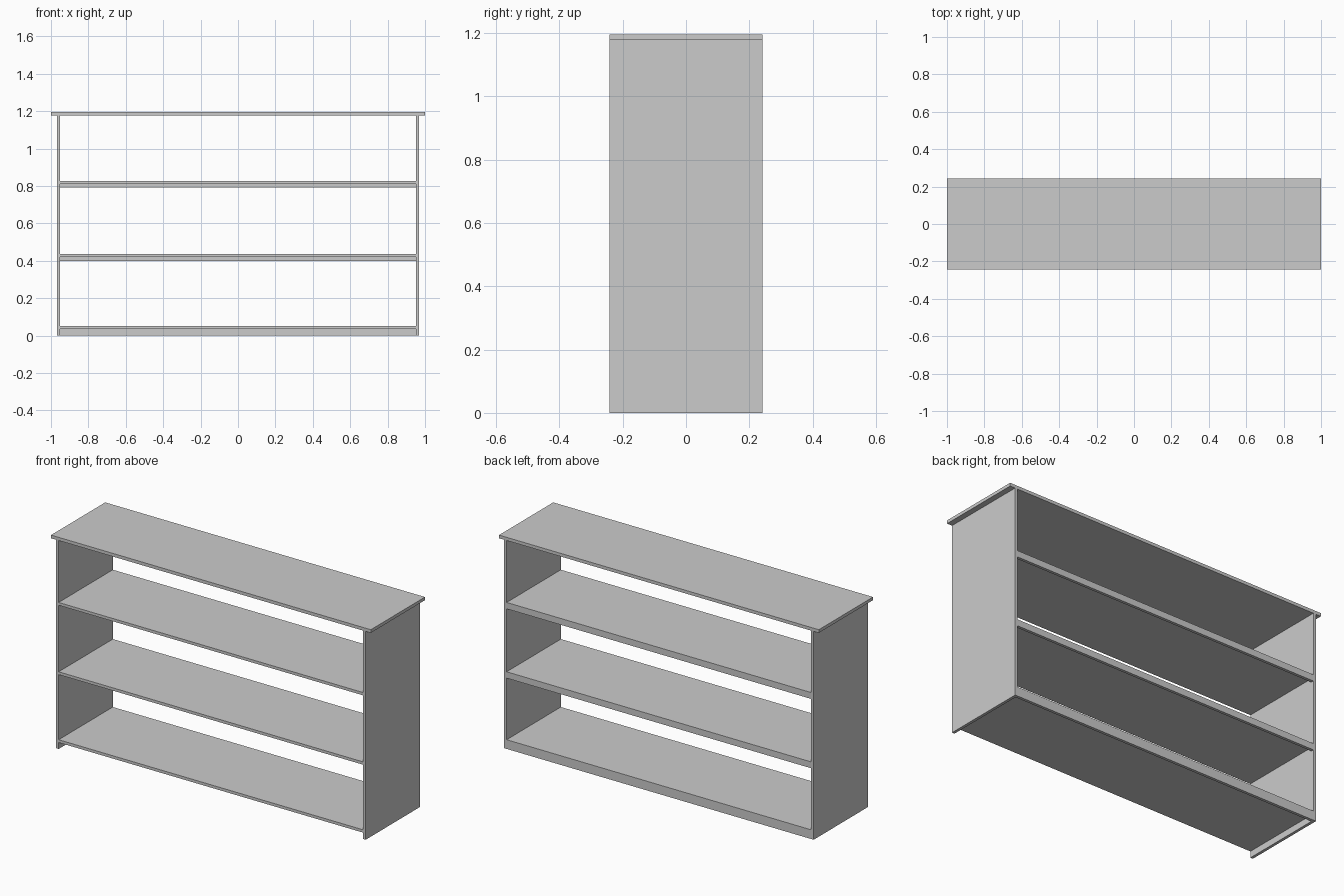
import bpy

if "Cube" in bpy.data.objects:
    bpy.data.objects.remove(bpy.data.objects["Cube"])

DEPTH = 0.484          # full depth of the unit
HALF = DEPTH / 2
SHEET = 0.016          # panel thickness


def box(name, x, y, z):
    """Box from (min, max) ranges on each axis."""
    bpy.ops.mesh.primitive_cube_add(size=1)
    ob = bpy.context.object
    ob.name = name
    ob.location = [(r[0] + r[1]) / 2 for r in (x, y, z)]
    ob.scale = [r[1] - r[0] for r in (x, y, z)]
    bpy.ops.object.transform_apply(location=True, rotation=False, scale=True)
    return ob


# overhanging top panel
box("top_panel", (-1, 1), (-HALF, HALF), (1.178, 1.196))

# upright side panels, reaching the ground
for side, s in (("left", -1), ("right", 1)):
    x = sorted((s * 0.952, s * 0.968))
    box(side + "_side", x, (-HALF, HALF), (0, 1.178))

# shelves, each with a stiffening rail along the back edge
for name, top, drop in (("bottom", 0.052, 0.052),
                        ("lower", 0.436, 0.036),
                        ("upper", 0.828, 0.036)):
    box(name + "_shelf", (-0.952, 0.952), (-HALF, HALF), (top - SHEET, top))
    box(name + "_back_rail", (-0.952, 0.952), (HALF - SHEET, HALF),
        (top - drop, top - SHEET))
